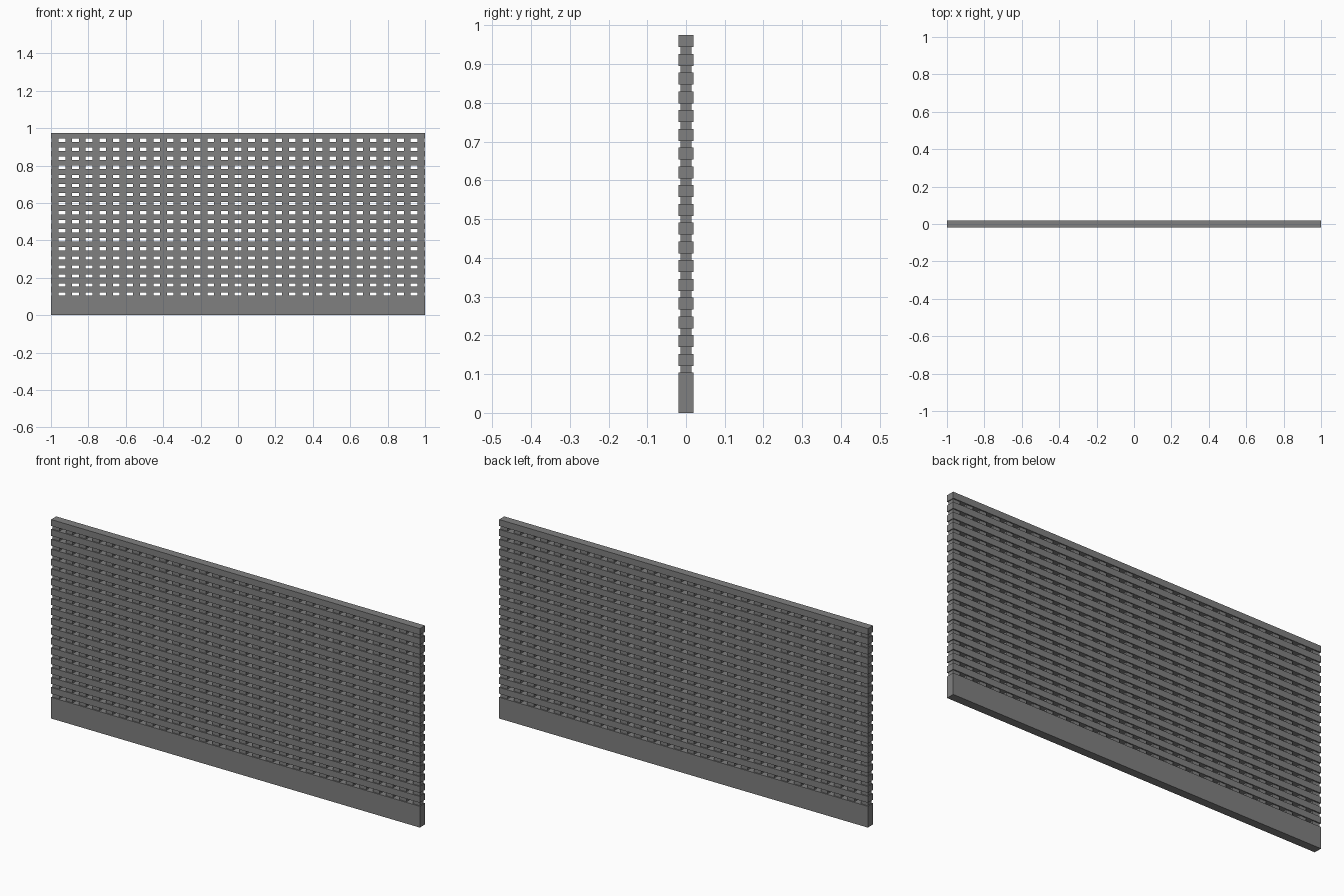
import bpy, bmesh
from mathutils import Matrix

if "Cube" in bpy.data.objects:
    bpy.data.objects.remove(bpy.data.objects["Cube"])

SLATS = 18          # thin boards above the base
PITCH = 0.0484      # vertical spacing of the boards
BASE_H = 0.104
SLAT_H = 0.031
GAP = PITCH - SLAT_H
POSTS = 28          # spacer columns
STEP = 0.0724       # horizontal spacing of the spacers

grey = bpy.data.materials.new("fence_grey")
grey.diffuse_color = (0.216, 0.216, 0.216, 1)
grey.use_nodes = True
grey.node_tree.nodes["Principled BSDF"].inputs["Base Color"].default_value = grey.diffuse_color


def make_boxes(name, boxes):
    """One object from a list of (centre, size) boxes."""
    bm = bmesh.new()
    for c, s in boxes:
        bmesh.ops.create_cube(bm, size=1, matrix=Matrix.Translation(c) @ Matrix.Diagonal((*s, 1)))
    mesh = bpy.data.meshes.new(name)
    bm.to_mesh(mesh)
    bm.free()
    mesh.materials.append(grey)
    obj = bpy.data.objects.new(name, mesh)
    bpy.context.collection.objects.link(obj)
    return obj


# Tall board at the bottom
make_boxes("base_board", [((0, 0, BASE_H / 2), (2, 0.04, BASE_H))])

for i in range(SLATS):
    z0 = BASE_H + i * PITCH
    # Row of small spacer blocks filling the gap under each slat
    make_boxes(f"spacer_row_{i + 1}", [
        (((k - (POSTS - 1) / 2) * STEP, 0, z0 + GAP / 2), (0.037, 0.029, GAP))
        for k in range(POSTS)])
    # Horizontal slat
    make_boxes(f"slat_{i + 1}", [((0, 0, z0 + GAP + SLAT_H / 2), (2, 0.04, SLAT_H))])
